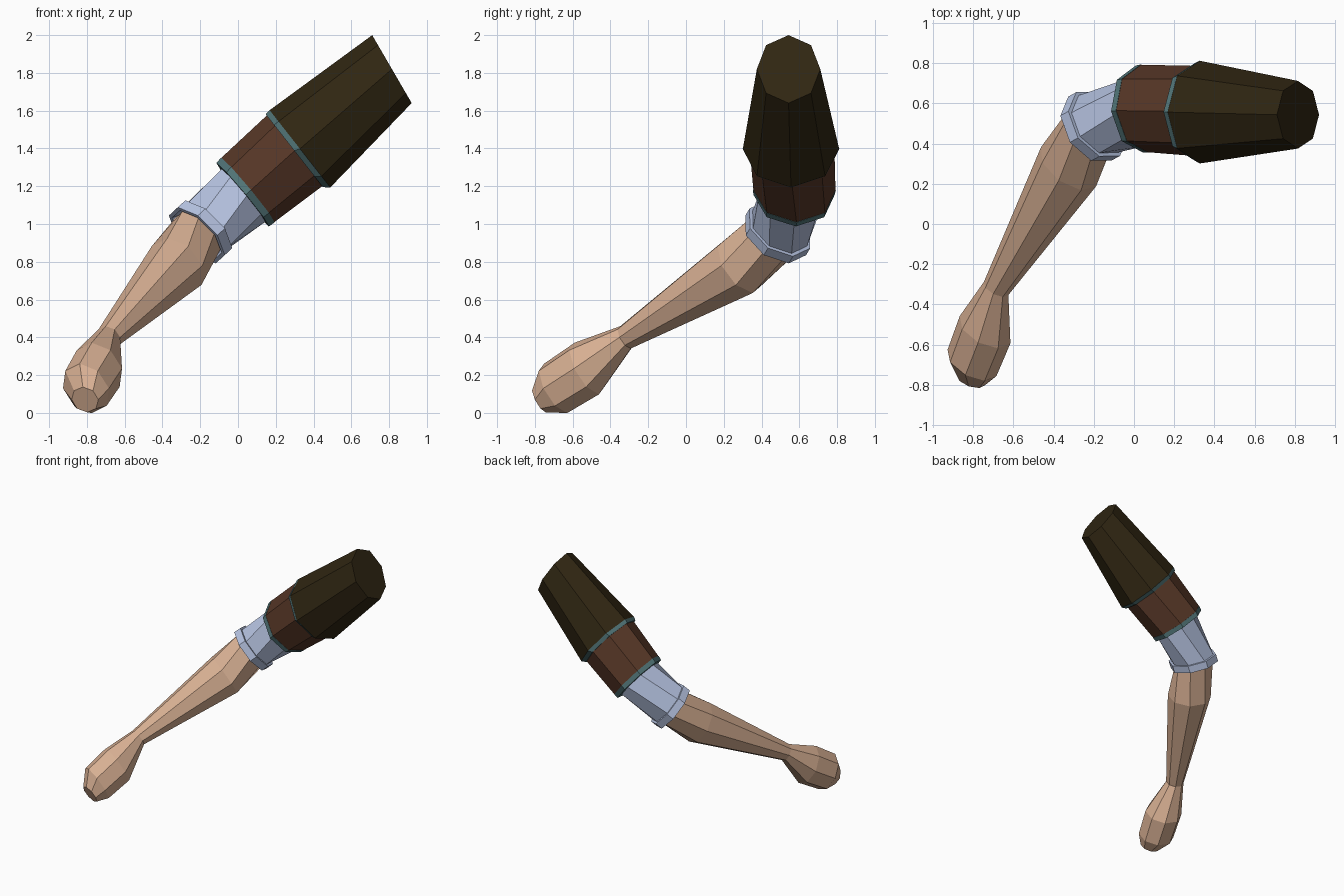
import bpy, bmesh, math
from mathutils import Vector

if "Cube" in bpy.data.objects:
    bpy.data.objects.remove(bpy.data.objects["Cube"])

SIDES = 8


def material(name, rgb):
    m = bpy.data.materials.new(name)
    m.diffuse_color = (*rgb, 1)
    m.use_nodes = True
    m.node_tree.nodes["Principled BSDF"].inputs["Base Color"].default_value = m.diffuse_color
    return m


SKIN = material("skin", (0.68, 0.43, 0.29))
BLUE = material("pale_blue_cloth", (0.47, 0.55, 0.76))
TEAL = material("teal_trim", (0.085, 0.18, 0.19))
BROWN = material("brown_cloth", (0.095, 0.038, 0.02))
DARK = material("dark_cloth", (0.029, 0.019, 0.006))


def loft(name, mat, rings, cap_start=True, cap_end=True):
    """Skin octagonal rings given as (centre, normal, up radius, side radius)."""
    bm = bmesh.new()
    loops = []
    for c, n, ru, rv in rings:
        n = Vector(n).normalized()
        u = (Vector((0, 0, 1)) - n * n.z).normalized()
        v = n.cross(u)
        loop = []
        for i in range(SIDES):
            a = 2 * math.pi * i / SIDES
            loop.append(bm.verts.new(Vector(c) + u * ru * math.cos(a) + v * rv * math.sin(a)))
        loops.append(loop)
    for a, b in zip(loops, loops[1:]):
        for i in range(SIDES):
            j = (i + 1) % SIDES
            bm.faces.new((a[i], a[j], b[j], b[i]))
    if cap_start:
        bm.faces.new(loops[0][::-1])
    if cap_end:
        bm.faces.new(loops[-1])
    bmesh.ops.recalc_face_normals(bm, faces=bm.faces)
    me = bpy.data.meshes.new(name)
    bm.to_mesh(me)
    bm.free()
    me.materials.append(mat)
    ob = bpy.data.objects.new(name, me)
    bpy.context.collection.objects.link(ob)
    return ob


# Axis directions, all pointing from hand to shoulder
ARM = (0.42, 0.78, 0.47)
ELBOW = (0.64, 0.44, 0.64)
LOWER = (0.77, 0.06, 0.64)
UPPER = (0.79, 0.0, 0.62)
SHOULDER = (0.86, 0.0, 0.50)

# Hand and forearm
loft("forearm_and_hand", SKIN, [
    ((-0.81, -0.775, 0.07), (0.3, 0.84, 0.45), 0.075, 0.075),
    ((-0.805, -0.69, 0.13), ARM, 0.148, 0.138),
    ((-0.74, -0.525, 0.235), ARM, 0.155, 0.143),
    ((-0.685, -0.32, 0.40), ARM, 0.067, 0.069),
    ((-0.325, 0.285, 0.78), (0.5, 0.7, 0.5), 0.168, 0.168),
    ((-0.215, 0.47, 0.945), ELBOW, 0.155, 0.155),
    ((-0.12, 0.52, 1.03), ELBOW, 0.14, 0.14),
])

# Shirt cuff, with a hollow opening around the forearm
loft("shirt_cuff", BLUE, [
    ((-0.16, 0.50, 0.985), ELBOW, 0.145, 0.145),
    ((-0.218, 0.475, 0.94), ELBOW, 0.170, 0.170),
    ((-0.218, 0.475, 0.94), ELBOW, 0.192, 0.192),
    ((-0.178, 0.497, 0.977), ELBOW, 0.192, 0.192),
    ((-0.178, 0.497, 0.977), ELBOW, 0.172, 0.172),
    ((0.04, 0.565, 1.16), LOWER, 0.182, 0.178),
], cap_start=False)

# Brown sleeve and its trim
loft("lower_trim", TEAL, [
    ((0.025, 0.572, 1.155), LOWER, 0.218, 0.216),
    ((0.052, 0.574, 1.180), LOWER, 0.223, 0.220),
])
loft("brown_sleeve", BROWN, [
    ((0.052, 0.574, 1.180), LOWER, 0.221, 0.218),
    ((0.30, 0.562, 1.388), UPPER, 0.238, 0.224),
])

# Dark shoulder sleeve and its trim
loft("upper_trim", TEAL, [
    ((0.298, 0.557, 1.388), UPPER, 0.245, 0.240),
    ((0.328, 0.556, 1.398), UPPER, 0.261, 0.256),
])
loft("shoulder_sleeve", DARK, [
    ((0.328, 0.556, 1.398), UPPER, 0.260, 0.255),
    ((0.815, 0.543, 1.82), SHOULDER, 0.208, 0.168),
])
